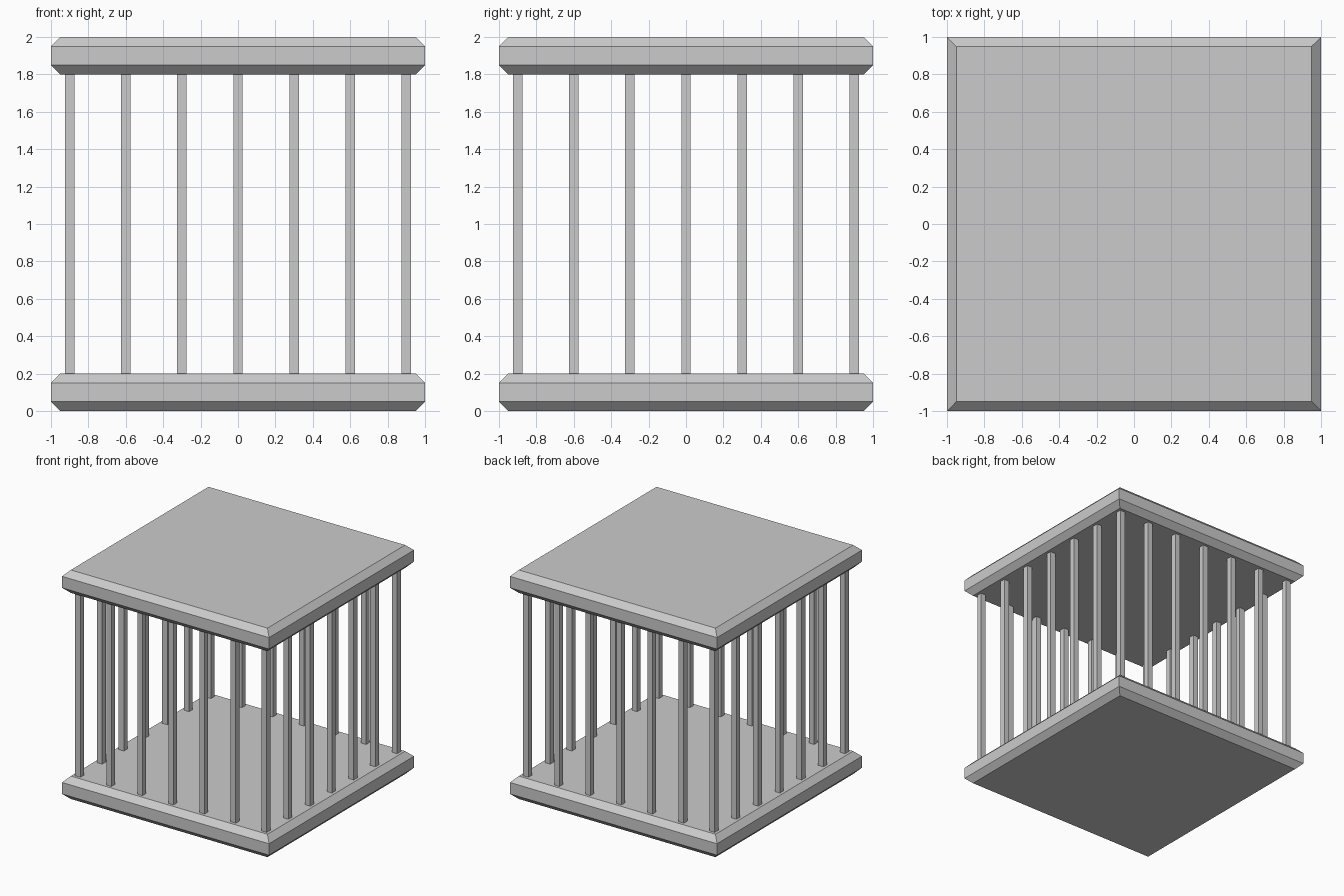
import bpy, bmesh

if "Cube" in bpy.data.objects:
    bpy.data.objects.remove(bpy.data.objects["Cube"])


def make_object(name, bm):
    bmesh.ops.recalc_face_normals(bm, faces=bm.faces)
    mesh = bpy.data.meshes.new(name)
    bm.to_mesh(mesh)
    bm.free()
    obj = bpy.data.objects.new(name, mesh)
    bpy.context.collection.objects.link(obj)
    return obj


def square_stack(name, profile, x=0, y=0):
    """Closed solid made of square rings, given as (half width, z)."""
    bm = bmesh.new()
    corners = [(-1, -1), (1, -1), (1, 1), (-1, 1)]
    rings = [[bm.verts.new((x + cx * h, y + cy * h, z)) for cx, cy in corners]
             for h, z in profile]
    for a, b in zip(rings, rings[1:]):
        for i in range(4):
            j = (i + 1) % 4
            bm.faces.new((a[i], a[j], b[j], b[i]))
    bm.faces.new(rings[0][::-1])
    bm.faces.new(rings[-1])
    return make_object(name, bm)


# Floor and roof slabs with chamfered rims
for name, z in (("floor_slab", 0.0), ("roof_slab", 1.8)):
    square_stack(name, [(0.95, z), (1, z + 0.05), (1, z + 0.15), (0.95, z + 0.2)])

# Square bars around the perimeter, seven per side sharing the corners
for i in range(-3, 4):
    for j in range(-3, 4):
        if max(abs(i), abs(j)) == 3:
            square_stack("bar", [(0.025, 0.2), (0.025, 1.8)], i * 0.3, j * 0.3)
